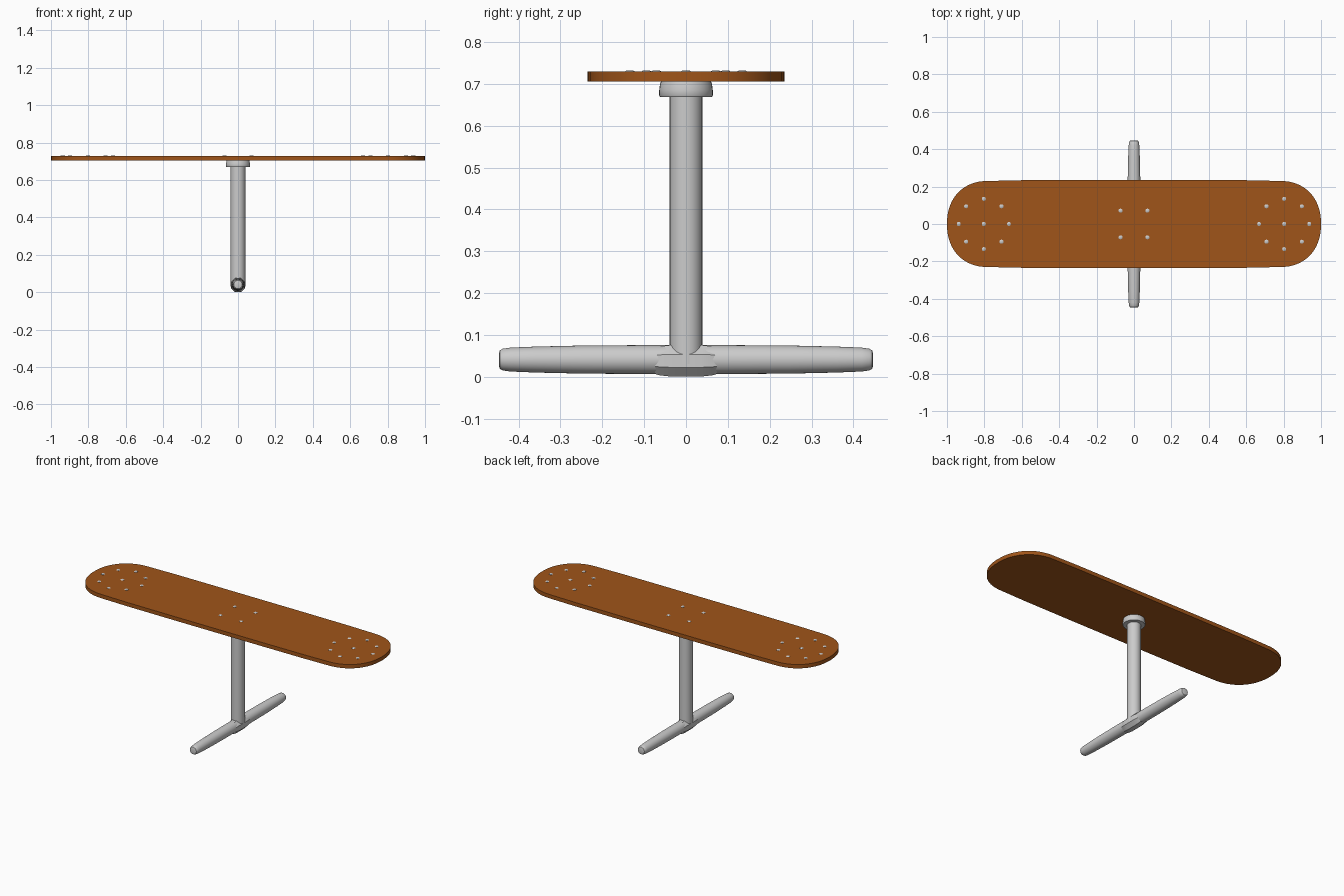
import bpy, bmesh, math
from mathutils import Matrix, Vector

if "Cube" in bpy.data.objects:
    bpy.data.objects.remove(bpy.data.objects["Cube"])


def finish(bm, name, angle=35):
    bmesh.ops.recalc_face_normals(bm, faces=bm.faces[:])
    me = bpy.data.meshes.new(name)
    bm.to_mesh(me)
    bm.free()
    ob = bpy.data.objects.new(name, me)
    bpy.context.collection.objects.link(ob)
    bpy.ops.object.select_all(action='DESELECT')
    ob.select_set(True)
    bpy.context.view_layer.objects.active = ob
    bpy.ops.object.shade_smooth_by_angle(angle=math.radians(angle))
    return ob


def lathe(bm, profile, segs=32, mat=Matrix()):
    """Closed solid of revolution from (radius, height) pairs around local z."""
    rings = []
    for r, h in profile:
        rings.append([bm.verts.new(mat @ Vector((r * math.cos(a), r * math.sin(a), h)))
                      for a in (2 * math.pi * i / segs for i in range(segs))])
    for a, b in zip(rings, rings[1:]):
        for i in range(segs):
            j = (i + 1) % segs
            bm.faces.new((a[i], a[j], b[j], b[i]))
    bm.faces.new(rings[0][::-1])
    bm.faces.new(rings[-1])


# Board: long plank with rounded ends and a faint waist
quarter = []
for i in range(17):
    t = math.pi / 2 * i / 16
    quarter.append((0.78 + 0.22 * math.cos(t) ** (2 / 2.2),
                    0.23 * math.sin(t) ** (2 / 2.2)))
quarter += [(0.6, 0.234), (0.3, 0.235)]
half = quarter + [(-x, y) for x, y in reversed(quarter)]
outline = half + [(x, -y) for x, y in reversed(half[1:-1])]
bm = bmesh.new()
face = bm.faces.new([bm.verts.new((x, y, 0.705)) for x, y in outline])
ext = bmesh.ops.extrude_face_region(bm, geom=[face])
top = [v for v in ext['geom'] if isinstance(v, bmesh.types.BMVert)]
bmesh.ops.translate(bm, verts=top, vec=(0, 0, 0.024))
board = finish(bm, "board")
wood = bpy.data.materials.new("wood")
wood.diffuse_color = (0.35, 0.09, 0.01, 1)
wood.use_nodes = True
wood.node_tree.nodes["Principled BSDF"].inputs["Base Color"].default_value = wood.diffuse_color
board.data.materials.append(wood)

# Screw heads: a ring of eight plus one at each end, four over the post
spots = [(sx * 0.072, sy * 0.071) for sx in (-1, 1) for sy in (-1, 1)]
for cx in (-0.803, 0.803):
    spots.append((cx, 0))
    spots += [(cx + 0.134 * math.cos(k * math.pi / 4),
               0.134 * math.sin(k * math.pi / 4)) for k in range(8)]
bm = bmesh.new()
for x, y in spots:
    lathe(bm, [(0.011, 0.722), (0.011, 0.730), (0.008, 0.732)], 12,
          Matrix.Translation((x, y, 0)))
finish(bm, "screw_heads")

# Post
bm = bmesh.new()
lathe(bm, [(0.039, 0.03), (0.039, 0.69)])
finish(bm, "post")

# Collar under the board
bm = bmesh.new()
lathe(bm, [(0.062, 0.669), (0.064, 0.672), (0.064, 0.685),
           (0.0625, 0.697), (0.060, 0.706)])
finish(bm, "collar")

# Foot bar: tapered tube with rounded tips, lying along y
tip = [(0.0345, 0.10), (0.0335, 0.25), (0.031, 0.36), (0.0285, 0.42),
       (0.026, 0.438), (0.022, 0.445), (0.015, 0.447)]
bm = bmesh.new()
lathe(bm, [(r, -h) for r, h in reversed(tip)] + tip, 32,
      Matrix.Translation((0, 0, 0.041)) @ Matrix.Rotation(math.pi / 2, 4, 'X'))
finish(bm, "foot_bar")

# Hub joining the post and foot bar: chamfered sleeve swelling at the middle
bm = bmesh.new()
lathe(bm, [(0.034, -0.074), (0.037, -0.066), (0.041, -0.035),
           (0.041, 0.035), (0.037, 0.066), (0.034, 0.074)], 8,
      Matrix.Translation((0, 0, 0.038)) @ Matrix.Rotation(math.pi / 2, 4, 'X')
      @ Matrix.Rotation(math.pi / 8, 4, 'Z'))
finish(bm, "hub")
